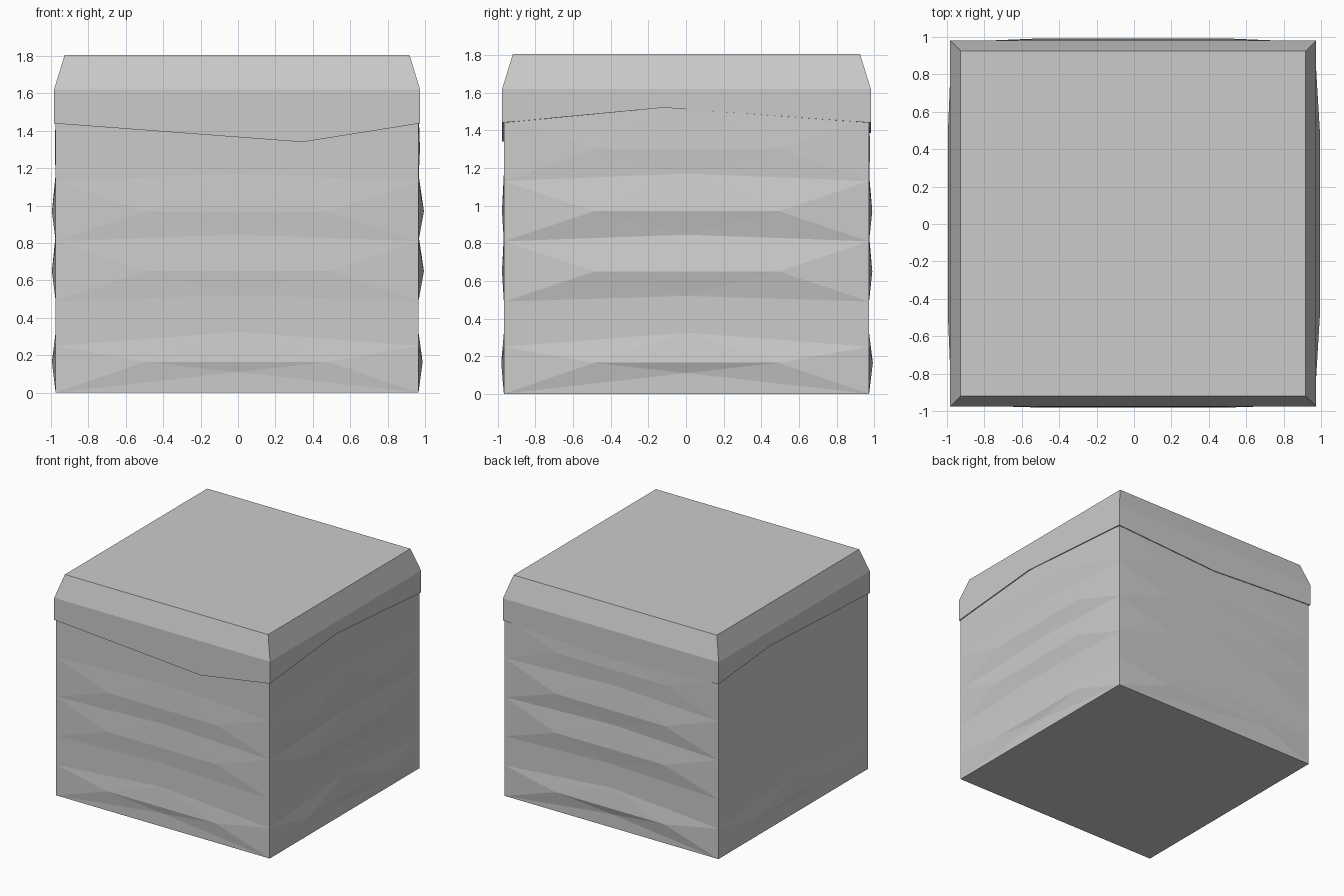
import bpy, bmesh
from mathutils import Matrix, Vector

if "Cube" in bpy.data.objects:
    bpy.data.objects.remove(bpy.data.objects["Cube"])

H = 0.97                      # body half width
CENTRE = Vector((-0.005, 0.0025, 0))
# overhang edge of each side (front, right, back, left): position along side, height
RIM = [(0.35, 1.34), (-0.12, 1.52), (0.0, 1.385), (-0.31, 1.50)]
# ridge depth of each band on each side
DEPTH = [(0.014, 0, 0.010, 0.010, 0.0),
         (0.022, 0, 0.029, 0.029, 0.008),
         (0.020, 0, 0.017, 0.017, 0.006),
         (0.020, 0, 0.020, 0.020, 0.004)]
VALLEY = [(0.0, 0.11), (0.25, 0.325), (0.49, 0.52), (0.81, 0.845), (1.13, 1.17)]
RIDGE = [0.165, 0.39, 0.65, 0.97, 1.30]


def rim_height(side, u):
    p, z = RIM[side]
    t = (u + H) / (p + H) if u < p else (H - u) / (H - p)
    return 1.44 + (z - 1.44) * t


def add_face(bm, side, pts):
    # pts are (along side, outward distance, height)
    rot = Matrix.Rotation(side * 1.5707963, 3, 'Z')
    bm.faces.new([bm.verts.new(rot @ Vector((u, -d, z)) + CENTRE) for u, d, z in pts])


def finish(bm, name):
    bmesh.ops.remove_doubles(bm, verts=bm.verts, dist=0.0005)
    mesh = bpy.data.meshes.new(name)
    bm.to_mesh(mesh)
    bm.free()
    bpy.context.collection.objects.link(bpy.data.objects.new(name, mesh))


# Faceted earth body
bm = bmesh.new()
for s in range(4):
    for k, (edge, mid) in enumerate(VALLEY):
        l, c, r = (-H, H, edge), (0, H, mid), (H, H, edge)
        if k + 1 < len(VALLEY):
            e2, m2 = VALLEY[k + 1]
            ul, uc, ur = (-H, H, e2), (0, H, m2), (H, H, e2)
        else:
            ul, uc, ur = [(u, H, rim_height(s, u) + 0.03) for u in (-H, 0, H)]
        d = H + DEPTH[s][k]
        a, b = (-0.49, d, RIDGE[k]), (0.49, d, RIDGE[k])
        if k == 0:
            add_face(bm, s, (l, r, c))
        for tri in ((l, c, a), (c, r, b), (c, b, a), (a, b, uc),
                    (l, a, ul), (a, uc, ul), (b, r, ur), (b, ur, uc)):
            add_face(bm, s, tri)
add_face(bm, 0, ((-H, H, 0), (-H, -H, 0), (H, -H, 0), (H, H, 0)))
finish(bm, "earth_body")

# Bevelled cap with an uneven lower edge and thin lip
bm = bmesh.new()
C, T, MID, TOP = 0.979, 0.922, 1.62, 1.805
for s in range(4):
    p, z = RIM[s]
    add_face(bm, s, ((-C, C, 1.44), (p, C, z), (p, C, MID), (-C, C, MID)))
    add_face(bm, s, ((p, C, z), (C, C, 1.44), (C, C, MID), (p, C, MID)))
    add_face(bm, s, ((-C, C, MID), (p, C, MID), (C, C, MID), (T, T, TOP), (-T, T, TOP)))
    add_face(bm, s, ((-H, H, 1.44), (p, H, z), (p, C, z), (-C, C, 1.44)))
    add_face(bm, s, ((p, H, z), (H, H, 1.44), (C, C, 1.44), (p, C, z)))
add_face(bm, 0, ((-T, T, TOP), (T, T, TOP), (T, -T, TOP), (-T, -T, TOP)))
finish(bm, "turf_cap")
